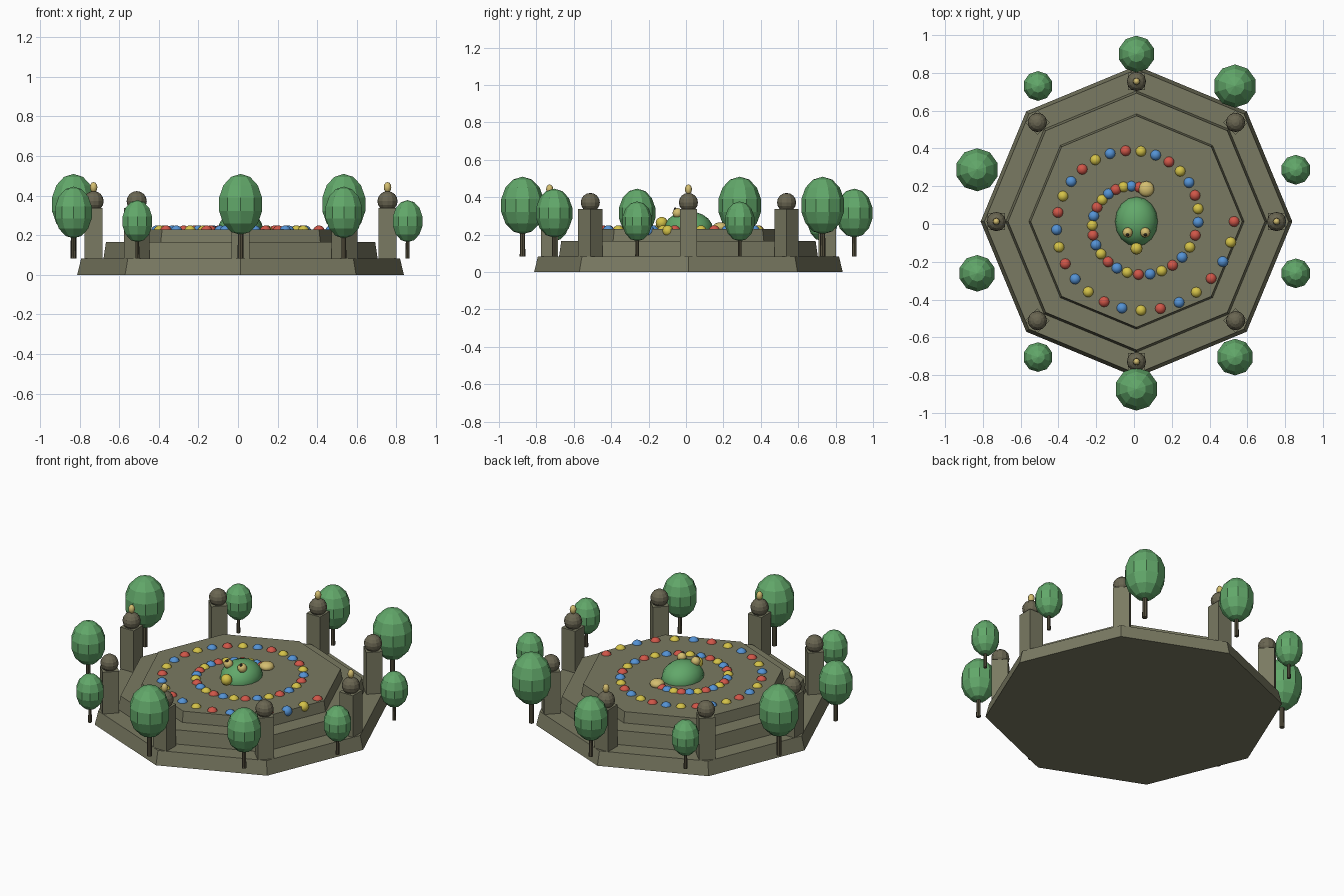
import bpy, math
from math import sin, cos, pi, radians
from mathutils import Matrix, Vector

cube = bpy.data.objects.get("Cube")
if cube:
    bpy.data.objects.remove(cube, do_unlink=True)

CX = CY = 0.013     # shared centre of the plaza
TOP = 0.23          # height of the upper platform
BASE = 0.083        # height of the lowest step


def material(name, r, g, b):
    def lin(v):
        v /= 255
        return v / 12.92 if v <= 0.04045 else ((v + 0.055) / 1.055) ** 2.4
    m = bpy.data.materials.new(name)
    m.use_nodes = True
    colour = (lin(r), lin(g), lin(b), 1)
    m.diffuse_color = colour
    m.node_tree.nodes["Principled BSDF"].inputs["Base Color"].default_value = colour
    return m


STONE = material("olive stone", 122, 122, 98)
DARK_STONE = material("dark stone", 106, 102, 82)
LEAF = material("leaf green", 98, 168, 106)
BARK = material("bark", 88, 82, 64)
RED = material("red", 208, 86, 72)
YELLOW = material("yellow", 212, 194, 72)
BLUE = material("blue", 84, 146, 212)
GOLD = material("pale gold", 212, 190, 112)
BLACK = material("pupil black", 40, 36, 30)


def finish(name, mat, smooth=False):
    ob = bpy.context.object
    ob.name = name
    ob.data.materials.append(mat)
    if smooth:
        bpy.ops.object.shade_smooth_by_angle(angle=radians(50))
    return ob


def ball(name, mat, loc, size, segs=12, rings=8, smooth=True):
    bpy.ops.mesh.primitive_uv_sphere_add(segments=segs, ring_count=rings, radius=1, location=loc)
    ob = bpy.context.object
    ob.data.transform(Matrix.Diagonal((*size, 1)))
    return finish(name, mat, smooth)


def frustum(name, mat, x, y, z0, z1, r0, r1, sides, turn=0.0):
    bpy.ops.mesh.primitive_cone_add(vertices=sides, radius1=r0, radius2=r1, depth=z1 - z0,
                                    location=(x, y, (z0 + z1) / 2), rotation=(0, 0, turn))
    return finish(name, mat)


def polar(r, a):
    return CX + r * cos(a), CY + r * sin(a)


# Three octagonal steps
frustum("lower_step", STONE, CX, CY, 0, BASE, 0.825, 0.805, 8)
frustum("middle_step", STONE, CX, CY, BASE, 0.165, 0.692, 0.68, 8)
frustum("upper_step", STONE, CX, CY, 0.165, TOP, 0.57, 0.56, 8)

# Square pillars with ball caps, every second one with a gold finial
for i in range(8):
    a = i * pi / 4
    x, y = polar(0.742, a)
    frustum(f"pillar_{i}", STONE, x, y, BASE, 0.338, 0.065, 0.065, 4, a + pi / 4)
    ball(f"pillar_cap_{i}", DARK_STONE, (x, y, 0.372), (0.051,) * 3, smooth=False)
    if i % 2 == 0:
        ball(f"finial_{i}", GOLD, (x, y, 0.442), (0.019, 0.019, 0.027), 8, 6)

# Ring of trees in three repeating sizes
for i in range(10):
    x, y = polar(0.887, radians(18 + 36 * i))
    s = (0.69, 1.0, 0.85)[i % 3]
    mid = BASE + 0.273 * s
    frustum(f"trunk_{i}", BARK, x, y, BASE, mid, 0.015 * s, 0.012 * s, 8)
    ball(f"tree_crown_{i}", LEAF, (x, y, mid), (0.117 * s, 0.117 * s, 0.154 * s), 10, 7, False)

# Spiral of coloured balls, winding inwards clockwise
for i in range(53):
    a = i * radians(12.44)
    x, y = polar(0.517 - 0.19 * a / (2 * pi), -a)
    ball(f"spiral_ball_{i}", (RED, YELLOW, BLUE)[i % 3], (x, y, 0.22), (0.03,) * 3)

# Domed creature in the middle: body, nose, tail and eyes
ball("creature_body", LEAF, (CX, CY, TOP), (0.113, 0.131, 0.095), 16, 10)
ball("creature_nose", YELLOW, (CX, CY - 0.143, 0.263), (0.032,) * 3)
ball("creature_tail", GOLD, (0.065, 0.185, 0.24), (0.042, 0.042, 0.026))
for side, label in ((-1, "right"), (1, "left")):
    eye = Vector((CX + side * 0.047, CY - 0.058, 0.315))
    ball(f"{label}_eye", GOLD, eye, (0.027,) * 3)
    ball(f"{label}_pupil", BLACK, eye + Vector((0, -0.012, 0.021)), (0.009,) * 3, 8, 6)
